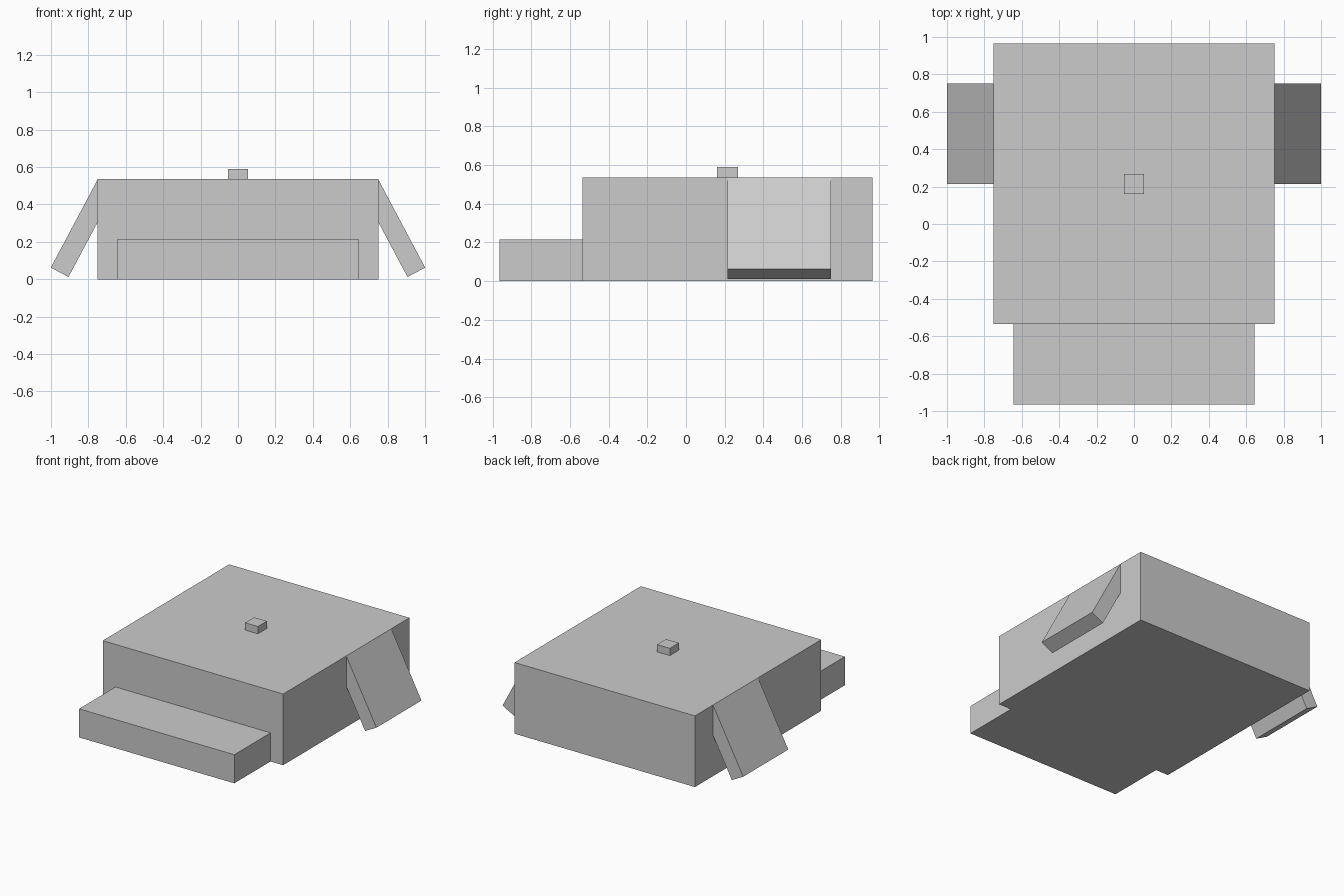
import bpy
import math
from mathutils import Matrix, Vector

cube = bpy.data.objects.get("Cube")
if cube:
    bpy.data.objects.remove(cube, do_unlink=True)

grey = bpy.data.materials.new("light grey")
grey.use_nodes = True
colour = (0.6, 0.6, 0.6, 1)
grey.diffuse_color = colour
grey.node_tree.nodes["Principled BSDF"].inputs["Base Color"].default_value = colour


def box(name, low, high):
    """Axis-aligned box between two corners."""
    low, high = Vector(low), Vector(high)
    bpy.ops.mesh.primitive_cube_add(size=1)
    ob = bpy.context.object
    ob.name = name
    ob.data.transform(Matrix.Translation((low + high) / 2)
                      @ Matrix.Diagonal((high - low).to_4d()))
    ob.data.materials.append(grey)
    return ob


# Main block, low front step and small top knob
box("body", (-0.75, -0.535, 0), (0.75, 0.965, 0.535))
box("front_step", (-0.645, -0.965, 0), (0.645, -0.535, 0.215))
box("top_knob", (-0.053, 0.161, 0.535), (0.053, 0.268, 0.59))

# Side flaps hang outward from the top edges of the body
tilt = math.radians(28)
for side, sign in (("left", 1), ("right", -1)):
    flap = box(side + "_flap",
               (min(0, -sign * 0.107), 0.215, -0.534),
               (max(0, -sign * 0.107), 0.75, 0))
    flap.location = (sign * 0.75, 0, 0.534)
    flap.rotation_euler.y = -sign * tilt
